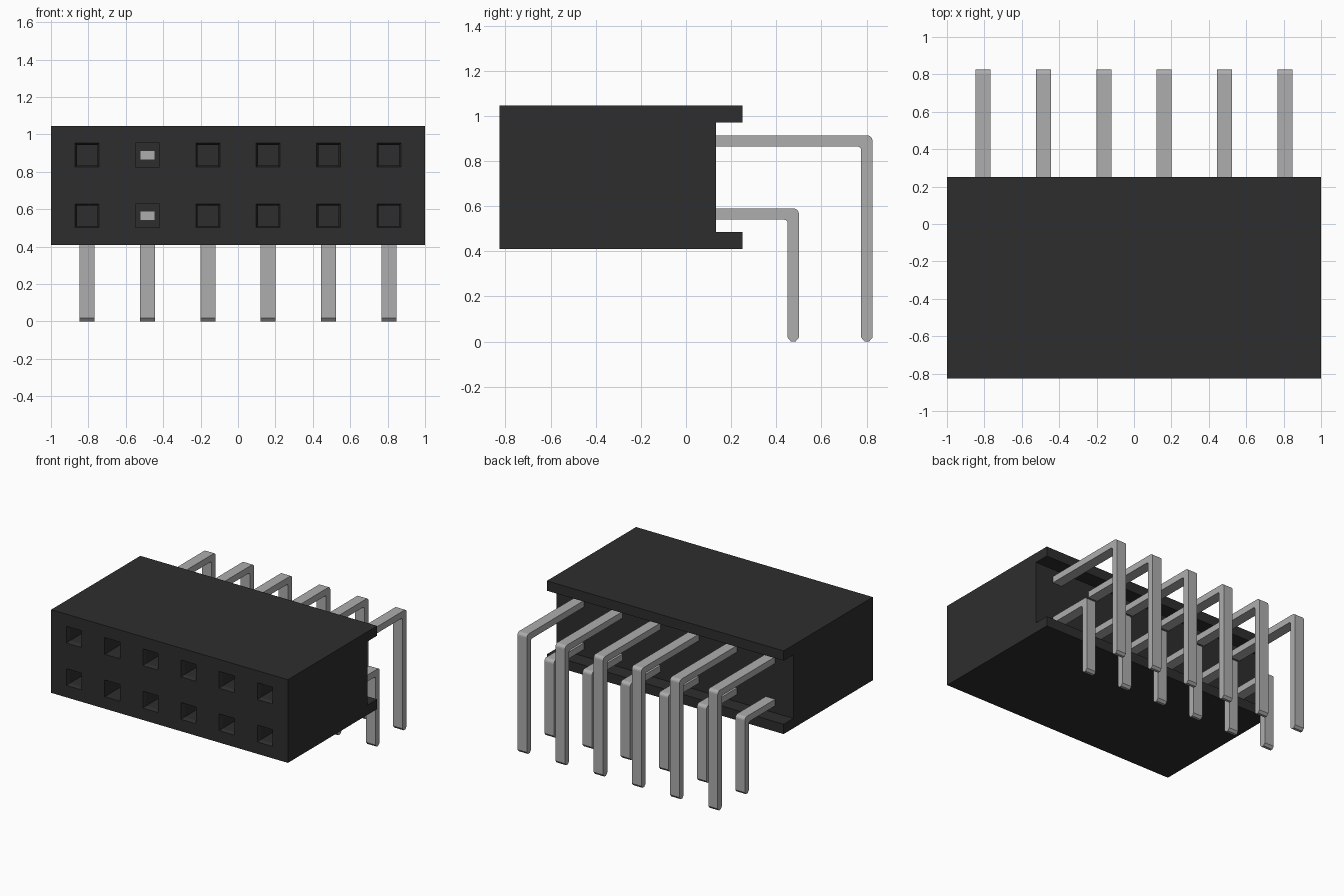
import bpy, bmesh, math

if "Cube" in bpy.data.objects:
    bpy.data.objects.remove(bpy.data.objects["Cube"])


def material(name, value):
    m = bpy.data.materials.new(name)
    m.use_nodes = True
    colour = (value, value, value, 1)
    m.diffuse_color = colour
    m.node_tree.nodes["Principled BSDF"].inputs["Base Color"].default_value = colour
    return m


BLACK = material("black plastic", 0.027)
METAL = material("grey metal", 0.42)


def finish(name, bm, mat):
    bmesh.ops.recalc_face_normals(bm, faces=bm.faces)
    mesh = bpy.data.meshes.new(name)
    bm.to_mesh(mesh)
    bm.free()
    mesh.materials.append(mat)
    ob = bpy.data.objects.new(name, mesh)
    bpy.context.collection.objects.link(ob)
    return ob


def extrude_x(name, profile, x, width, mat):
    """Extrude a (y, z) outline along x, centred on x."""
    bm = bmesh.new()
    face = bm.faces.new([bm.verts.new((x - width / 2, y, z)) for y, z in profile])
    new = bmesh.ops.extrude_face_region(bm, geom=[face])["geom"]
    verts = [v for v in new if isinstance(v, bmesh.types.BMVert)]
    bmesh.ops.translate(bm, verts=verts, vec=(width, 0, 0))
    return finish(name, bm, mat)


def loft_squares(bm, x, z, sections):
    """Closed solid through square sections given as (y, half size)."""
    rings = [[bm.verts.new((x + sx * h, y, z + sz * h))
              for sx, sz in ((-1, -1), (1, -1), (1, 1), (-1, 1))] for y, h in sections]
    for a, b in zip(rings, rings[1:]):
        for i in range(4):
            j = (i + 1) % 4
            bm.faces.new((a[i], a[j], b[j], b[i]))
    bm.faces.new(rings[0])
    bm.faces.new(rings[-1])


PITCH = 0.3226
COLUMNS = [(i - 2.5) * PITCH for i in range(6)]
ROWS = {"lower": (0.565, 0.50), "upper": (0.889, 0.826)}   # pin height, rear face
FRONT, BACK, LIP = -0.826, 0.133, 0.25
OPEN_COLUMN = 1
SOCKET_END = -0.40

# Housing with a lip along the top and bottom of its back
housing = extrude_x("housing", [
    (FRONT, 0.41), (LIP, 0.41), (LIP, 0.485), (BACK, 0.485),
    (BACK, 0.97), (LIP, 0.97), (LIP, 1.045), (FRONT, 1.045)], 0, 2, BLACK)

# Sockets with tapered mouths; one column is straight and shows its pins
bm = bmesh.new()
for i, x in enumerate(COLUMNS):
    for z, _ in ROWS.values():
        if i == OPEN_COLUMN:
            loft_squares(bm, x, z, [(FRONT - 0.01, 0.064), (SOCKET_END, 0.064)])
        else:
            loft_squares(bm, x, z, [(FRONT - 0.01, 0.068), (FRONT + 0.025, 0.054),
                                    (SOCKET_END, 0.054)])
cutter = finish("socket_cutter", bm, BLACK)
cutter.hide_render = True
mod = housing.modifiers.new("sockets", "BOOLEAN")
mod.operation = "DIFFERENCE"
mod.solver = "EXACT"
mod.object = cutter
bpy.context.view_layer.objects.active = housing
bpy.ops.object.modifier_apply(modifier=mod.name)
bpy.data.objects.remove(cutter)

# Right-angle pins with rounded bends and tapered tips
T, W, R = 0.05, 0.08, 0.024


def arc(cy, cz, r):
    return [(cy + r * math.sin(a), cz + r * math.cos(a))
            for a in (k * math.pi / 8 for k in range(5))]


for row, (z, rear) in ROWS.items():
    for i, x in enumerate(COLUMNS):
        start = SOCKET_END - 0.01 if i == OPEN_COLUMN else BACK - 0.05
        top, low, near = z + T / 2, z - T / 2, rear - T
        outline = [(start, low), (start, top)]
        outline += arc(rear - R, top - R, R)
        outline += [(rear, 0.018), (rear - 0.015, 0), (near + 0.015, 0), (near, 0.018)]
        outline += arc(near - 0.015, low - 0.015, 0.015)[::-1]
        extrude_x(f"{row}_pin_{i + 1}", outline, x, W, METAL)
